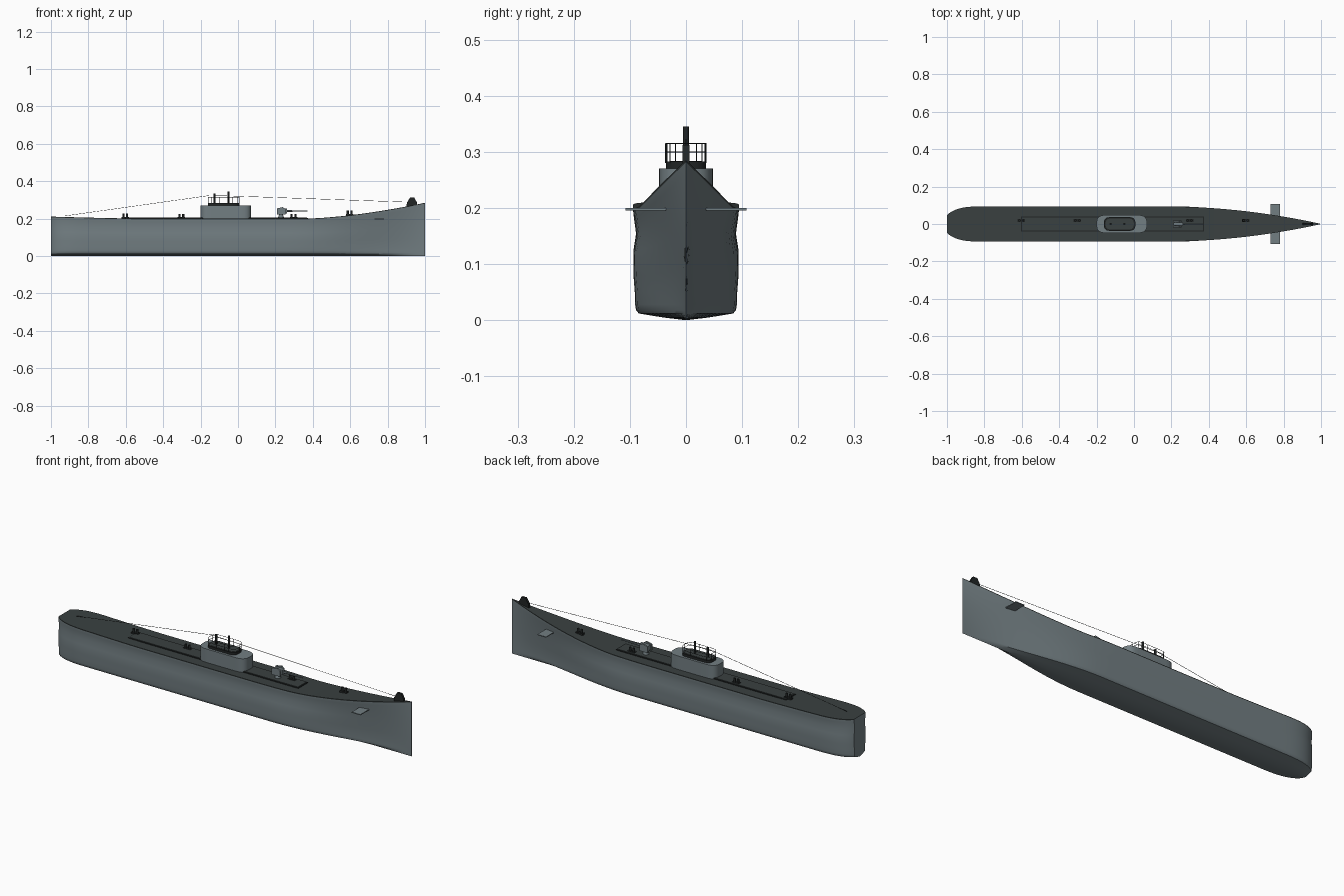
import bpy, bmesh, math
from mathutils import Vector

if "Cube" in bpy.data.objects:
    bpy.data.objects.remove(bpy.data.objects["Cube"])


def material(name, r, g, b):
    m = bpy.data.materials.new(name)
    m.use_nodes = True
    m.diffuse_color = (r, g, b, 1)
    m.node_tree.nodes["Principled BSDF"].inputs["Base Color"].default_value = (r, g, b, 1)
    return m


HULL = material("hull grey", 0.17, 0.21, 0.225)
DECK = material("deck dark grey", 0.042, 0.052, 0.052)
DARK = material("fitting black", 0.015, 0.018, 0.018)


def finish(name, bm, mats, angle=40):
    bmesh.ops.recalc_face_normals(bm, faces=bm.faces)
    me = bpy.data.meshes.new(name)
    bm.to_mesh(me)
    bm.free()
    ob = bpy.data.objects.new(name, me)
    bpy.context.collection.objects.link(ob)
    for m in mats:
        me.materials.append(m)
    bpy.ops.object.select_all(action='DESELECT')
    ob.select_set(True)
    bpy.context.view_layer.objects.active = ob
    bpy.ops.object.shade_smooth_by_angle(angle=math.radians(angle))
    return ob


def prism(name, outline, lo, hi, mat, axis='z'):
    """Extrude a 2D outline along z, or an x-z outline along y."""
    place = (lambda p, h: (p[0], p[1], h)) if axis == 'z' else (lambda p, h: (p[0], h, p[1]))
    bm = bmesh.new()
    a = [bm.verts.new(place(p, lo)) for p in outline]
    b = [bm.verts.new(place(p, hi)) for p in outline]
    bm.faces.new(a)
    bm.faces.new(b)
    for i in range(len(a)):
        j = (i + 1) % len(a)
        bm.faces.new((a[i], a[j], b[j], b[i]))
    return finish(name, bm, [mat])


def rect(x0, x1, hw):
    return [(x0, -hw), (x1, -hw), (x1, hw), (x0, hw)]


def rounded(x0, x1, hw, rx, n=8):
    """Outline with elliptical ends of length rx and power-curve shoulders."""
    pts = []
    for cx, start in ((x1 - rx, -math.pi / 2), (x0 + rx, math.pi / 2)):
        for i in range(n * 2 + 1):
            a = start + math.pi * i / (n * 2)
            c, s = math.cos(a), math.sin(a)
            pts.append((cx + rx * math.copysign(abs(c) ** 0.7, c),
                        hw * math.copysign(abs(s) ** 0.7, s)))
    return pts


def rod(name, p, q, r, mat, sides=10, r2=None):
    p, q = Vector(p), Vector(q)
    bm = bmesh.new()
    bmesh.ops.create_cone(bm, cap_ends=True, segments=sides, radius1=r,
                          radius2=r if r2 is None else r2, depth=(q - p).length)
    bm.transform((q - p).to_track_quat('Z', 'Y').to_matrix().to_4x4())
    bmesh.ops.translate(bm, verts=bm.verts, vec=(p + q) / 2)
    return finish(name, bm, [mat])


# Hull lines: deck height, deck half-breadth and lower half-breadth
def deck_z(x):
    return (0.2 + 0.085 * (max(0, x - 0.35) / 0.65) ** 1.6
            + 0.011 * (max(0, -0.5 - x) / 0.5) ** 1.3)


def stern(x):
    u = max(0, -0.8 - x) / 0.2
    return math.sqrt(1 - 0.76 * u ** 3)


def deck_w(x):
    t = max(0, x - 0.15) / 0.85
    return 0.094 * stern(x) * (1 - t ** 2) + 0.0003


def low_w(x):
    s = max(0, x - 0.25) / 0.75
    return 0.091 * stern(x) * (0.5 + 0.5 * math.cos(math.pi * s)) + 0.0003


SECTION = ((0.0, 1.0, 0.98), (0.012, 0.9, 0.99), (0.045, 0.7, 0.95), (0.075, 0.4, 1.01),
           (0.12, 0.15, 1.02), (0.15, 0.0, 1.0))


def half_section(x):
    zd, wd, wl = deck_z(x), deck_w(x), low_w(x)
    pts = [(wd, zd), (wd, zd - 0.004)]
    for drop, blend, k in SECTION[1:]:
        f = drop / 0.15
        pts.append(((wd * blend + wl * (1 - blend)) * k, (zd - 0.004) * (1 - f) + 0.05 * f))
    pts += [(wl * 0.995, 0.028), (wl * 0.975, 0.018), (wl * 0.92, 0.012), (wl * 0.45, 0.005)]
    return pts


STATIONS = [-math.cos(math.pi * i / 60) for i in range(61)]
bm = bmesh.new()
rings = []
for x in STATIONS:
    half = half_section(x)
    loop = [(0, deck_z(x))] + half + [(0, 0)] + [(-y, z) for y, z in reversed(half)]
    rings.append([bm.verts.new((x, y, z)) for y, z in loop])
n = len(rings[0])
for a, b in zip(rings, rings[1:]):
    for i in range(n):
        j = (i + 1) % n
        f = bm.faces.new((a[i], a[j], b[j], b[i]))
        f.material_index = 1 if i in (0, 1, n - 2, n - 1) else 0
bm.faces.new(rings[0])
bm.faces.new(rings[-1])
finish("hull", bm, [HULL, DECK])

# Raised walkway with a dark edge
prism("walkway_edge", rect(-0.605, 0.375, 0.039), 0.19, 0.204, DARK)
prism("walkway", rect(-0.6, 0.37, 0.036), 0.19, 0.206, DECK)

# Conning tower and bridge
prism("conning_tower", rounded(-0.2, 0.07, 0.048, 0.055), 0.195, 0.27, HULL)
prism("bridge_wall", rounded(-0.16, 0.007, 0.036, 0.035), 0.265, 0.283, DARK)
prism("bridge_floor", rounded(-0.152, -0.001, 0.029, 0.03), 0.27, 0.284, DECK)

# Bridge railing
rail = rounded(-0.16, 0.007, 0.036, 0.035, 4)
for z in (0.3, 0.315):
    for i, p in enumerate(rail):
        q = rail[(i + 1) % len(rail)]
        rod("bridge_rail", (*p, z), (*q, z), 0.001, DARK, 5)
for p in rail[::2]:
    rod("rail_post", (*p, 0.28), (*p, 0.315), 0.001, DARK, 5)
for x in (-0.1, -0.05):
    for y in (-0.036, 0.036):
        rod("rail_post", (x, y, 0.28), (x, y, 0.315), 0.001, DARK, 5)

# Periscopes
for x, top in ((-0.125, 0.334), (-0.052, 0.345)):
    rod("periscope", (x, 0, 0.27), (x, 0, top), 0.0055, DARK)

# Deck gun
rod("gun_base", (0.23, 0, 0.2), (0.23, 0, 0.225), 0.017, HULL, 16, 0.01)
for y in (-0.016, 0.016):
    prism("gun_cheek", [(0.208, 0.222), (0.255, 0.222), (0.255, 0.25), (0.24, 0.262),
                        (0.208, 0.255)], y - 0.004, y + 0.004, HULL, 'y')
prism("gun_cradle", rect(0.21, 0.262, 0.009), 0.228, 0.254, HULL)
rod("gun_barrel", (0.25, 0, 0.241), (0.372, 0, 0.241), 0.0045, HULL, 10, 0.003)

# Mooring bitts
for x in (-0.603, -0.303, 0.297, 0.597):
    z = deck_z(x)
    prism("bitt_base", [(x + dx, 0.019 + dy) for dx, dy in rect(-0.02, 0.02, 0.008)],
          z - 0.004, z + 0.008, DARK)
    for dx in (-0.01, 0.01):
        rod("bitt_post", (x + dx, 0.019, z), (x + dx, 0.019, z + 0.026), 0.006, DARK)

# Bow planes
prism("bow_planes", rect(0.73, 0.78, 0.108), 0.196, 0.2, HULL)

# Bow fairlead
prism("bow_fairlead", [(0.9, 0.262), (0.957, 0.27), (0.957, 0.286), (0.943, 0.312),
                       (0.919, 0.312), (0.903, 0.284)], -0.006, 0.006, DARK, 'y')

# Aerial wires
rod("aft_aerial", (-0.93, 0, 0.214), (-0.15, 0, 0.324), 0.001, DARK, 5)
rod("forward_aerial", (0, 0, 0.32), (0.92, 0, 0.288), 0.001, DARK, 5)
rod("aerial_bridge", (-0.15, 0, 0.324), (0, 0, 0.32), 0.001, DARK, 5)
